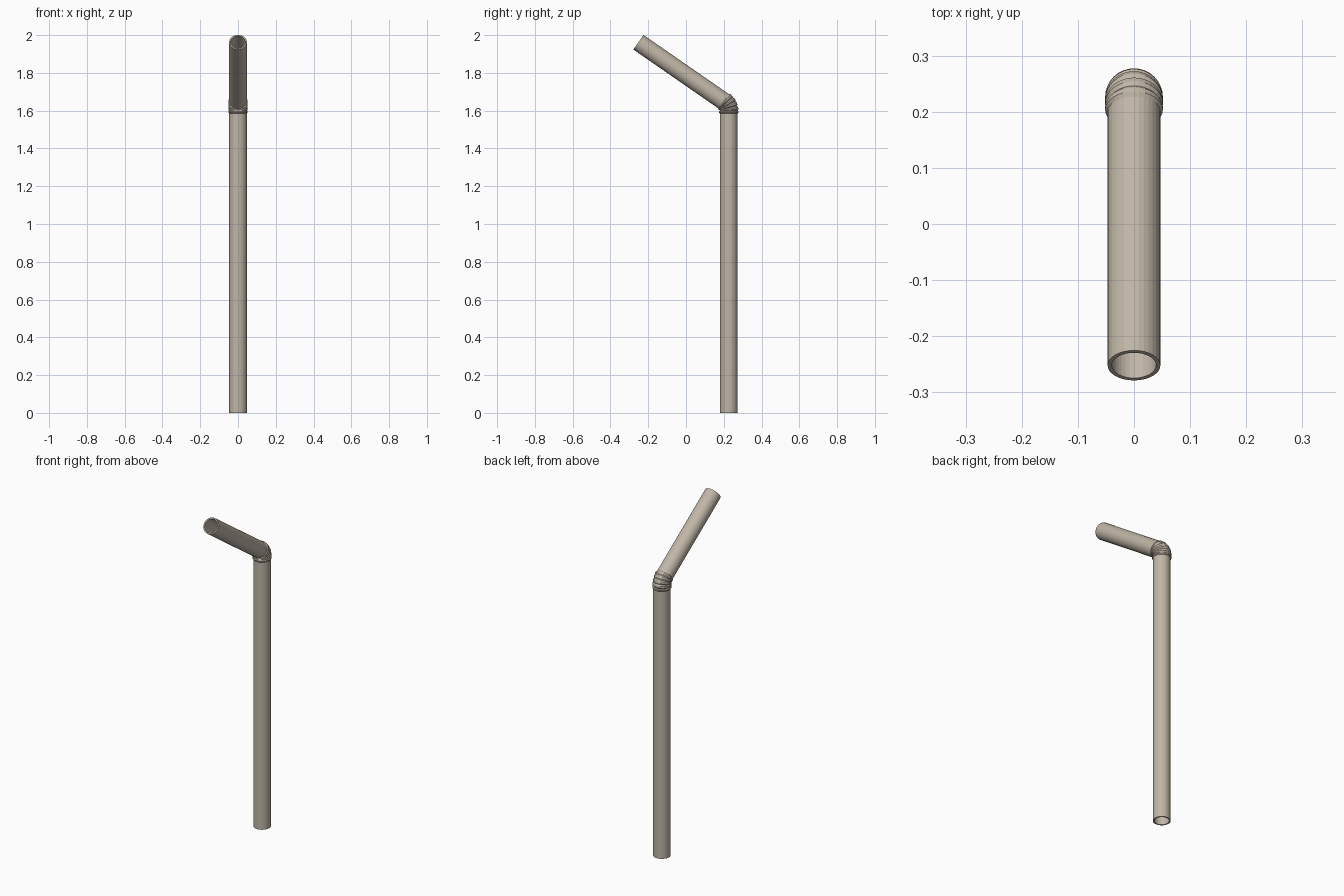
import bpy, bmesh
from math import sin, cos, pi, radians

if "Cube" in bpy.data.objects:
    bpy.data.objects.remove(bpy.data.objects["Cube"])

SIDES = 32
R_TUBE, R_RIDGE, WALL = 0.047, 0.0515, 0.0075
Y0, Z0 = 0.226, 1.600          # tube axis and start of the bend
R_BEND, BEND = 0.06, radians(55.3)
LEAD = 0.015                   # straight ridged stretch below the bend
L_TOP = 0.55                   # length of the slanted mouth tube
RIDGES = 5


def station(s, r):
    """Ring at distance s along the axis, measured from the start of the bend."""
    a = min(max(s / R_BEND, 0), BEND)
    along = s - a * R_BEND     # straight run before or after the bend
    y = Y0 - R_BEND + R_BEND * cos(a) - along * sin(a)
    z = Z0 + R_BEND * sin(a) + along * cos(a)
    return a, y, z, r


# path: straight leg, ridged elbow, slanted mouth piece
arc = R_BEND * BEND
pitch = (LEAD + arc) / RIDGES
path = [station(-Z0, R_TUBE), station(-LEAD, R_TUBE)]
for i in range(RIDGES):
    for f, r in ((0.3, R_RIDGE), (0.7, R_RIDGE), (1.0, R_TUBE)):
        path.append(station(-LEAD + pitch * (i + f), r))
path.append(station(arc + L_TOP, R_TUBE))

# outer wall going up, inner wall coming back down
loop = path + [(a, y, z, r - WALL) for a, y, z, r in reversed(path)]

bm = bmesh.new()
rings = []
for a, y, z, r in loop:
    ring = []
    for k in range(SIDES):
        t = 2 * pi * k / SIDES
        n = r * sin(t)
        ring.append(bm.verts.new((r * cos(t), y + n * cos(a), z + n * sin(a))))
    rings.append(ring)

# skin neighbouring rings, closing over both rims
for i, lo in enumerate(rings):
    hi = rings[(i + 1) % len(rings)]
    for k in range(SIDES):
        m = (k + 1) % SIDES
        bm.faces.new((lo[k], lo[m], hi[m], hi[k]))
bmesh.ops.recalc_face_normals(bm, faces=bm.faces)

mesh = bpy.data.meshes.new("bendy_straw")
bm.to_mesh(mesh)
bm.free()
straw = bpy.data.objects.new("bendy_straw", mesh)
bpy.context.collection.objects.link(straw)

# warm grey-brown
mat = bpy.data.materials.new("straw_taupe")
mat.diffuse_color = (0.53, 0.465, 0.385, 1)
mat.use_nodes = True
mat.node_tree.nodes["Principled BSDF"].inputs["Base Color"].default_value = mat.diffuse_color
mesh.materials.append(mat)
